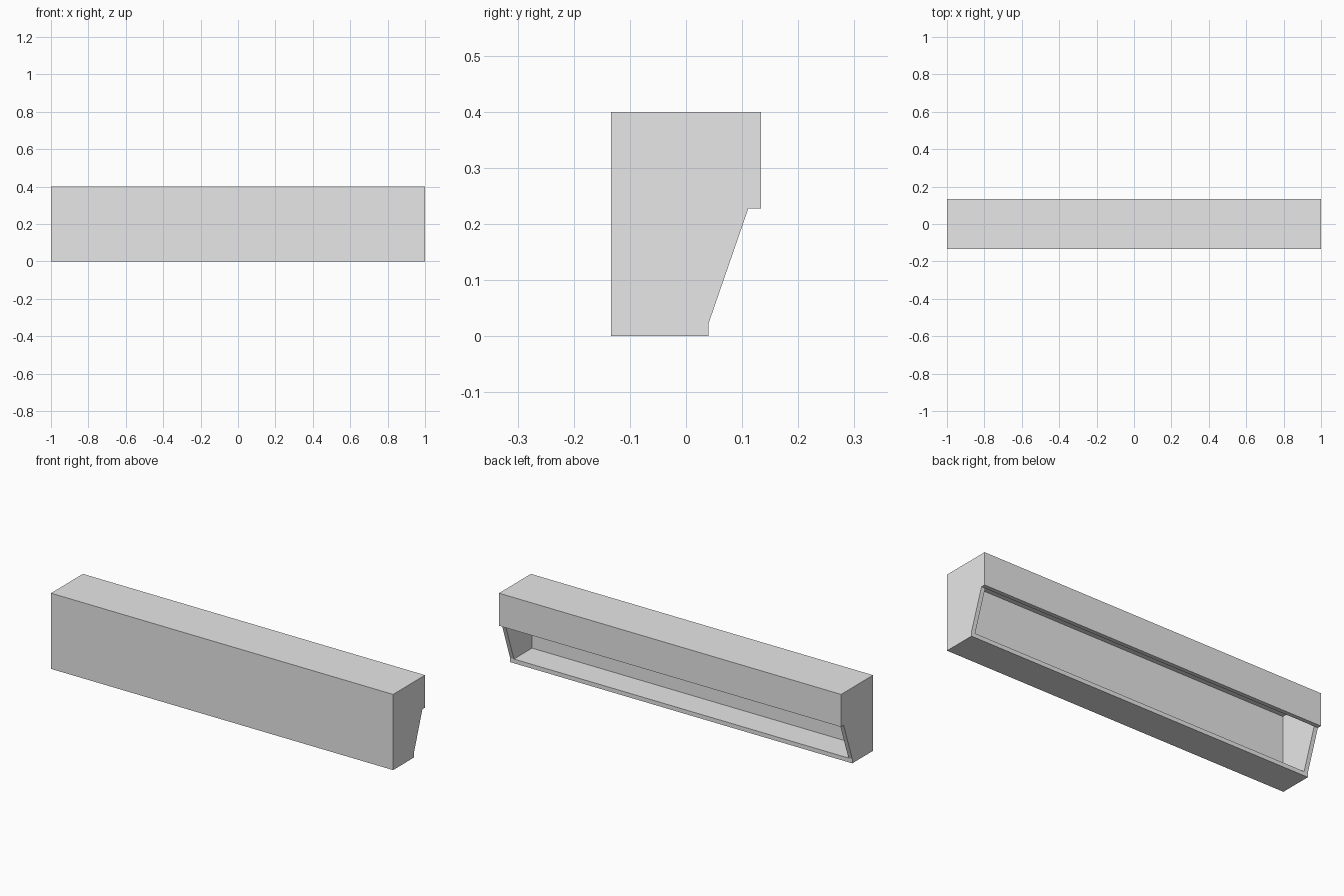
import bpy
import bmesh

cube = bpy.data.objects.get("Cube")
if cube:
    bpy.data.objects.remove(cube, do_unlink=True)

# Overall size and wall thickness
T = 0.0222
D, H = 0.1333, 0.4
LIP_Y, EAVE_Z = 0.04, 0.228

# Plain grey
grey = bpy.data.materials.new("light_grey")
grey.use_nodes = True
colour = (0.8, 0.8, 0.8, 1)
grey.diffuse_color = colour
grey.node_tree.nodes["Principled BSDF"].inputs["Base Color"].default_value = colour

# Side profile: outer skin and hollow inside share the eave and sill corners
eave, sill = (D - T, EAVE_Z), (LIP_Y, T)
outer = [(-D, 0), (-D, H), (D, H), (D, EAVE_Z), eave, sill, (LIP_Y, 0)]
inner = [sill, (T - D, T), (T - D, H - T), (D - T, H - T), eave]

bm = bmesh.new()


def ring(points, x):
    return [bm.verts.new((x, y, z)) for y, z in points]


out_l, out_r = ring(outer, 1), ring(outer, -1)
in_l, in_r = ring(inner, 1 - T), ring(inner, T - 1)

# End panels, outside and inside, with the sloping rim between them
for o, i in ((out_l, in_l), (out_r, in_r)):
    bm.faces.new(o)
    bm.faces.new(i)
    bm.faces.new((o[4], o[5], i[0], i[4]))

# Floor, front, top and back panels
for a, b in ((6, 0), (0, 1), (1, 2), (2, 3)):
    bm.faces.new((out_l[a], out_l[b], out_r[b], out_r[a]))

# Hollow inside
for a in range(4):
    bm.faces.new((in_l[a], in_l[a + 1], in_r[a + 1], in_r[a]))

# Underside of the eave and edge of the sill
for a, b, k in ((3, 4, 4), (6, 5, 0)):
    bm.faces.new((out_l[a], out_l[b], in_l[k], in_r[k], out_r[b], out_r[a]))

bmesh.ops.recalc_face_normals(bm, faces=bm.faces)
mesh = bpy.data.meshes.new("hollow_housing")
bm.to_mesh(mesh)
bm.free()
mesh.materials.append(grey)
housing = bpy.data.objects.new("hollow_housing", mesh)
bpy.context.collection.objects.link(housing)
